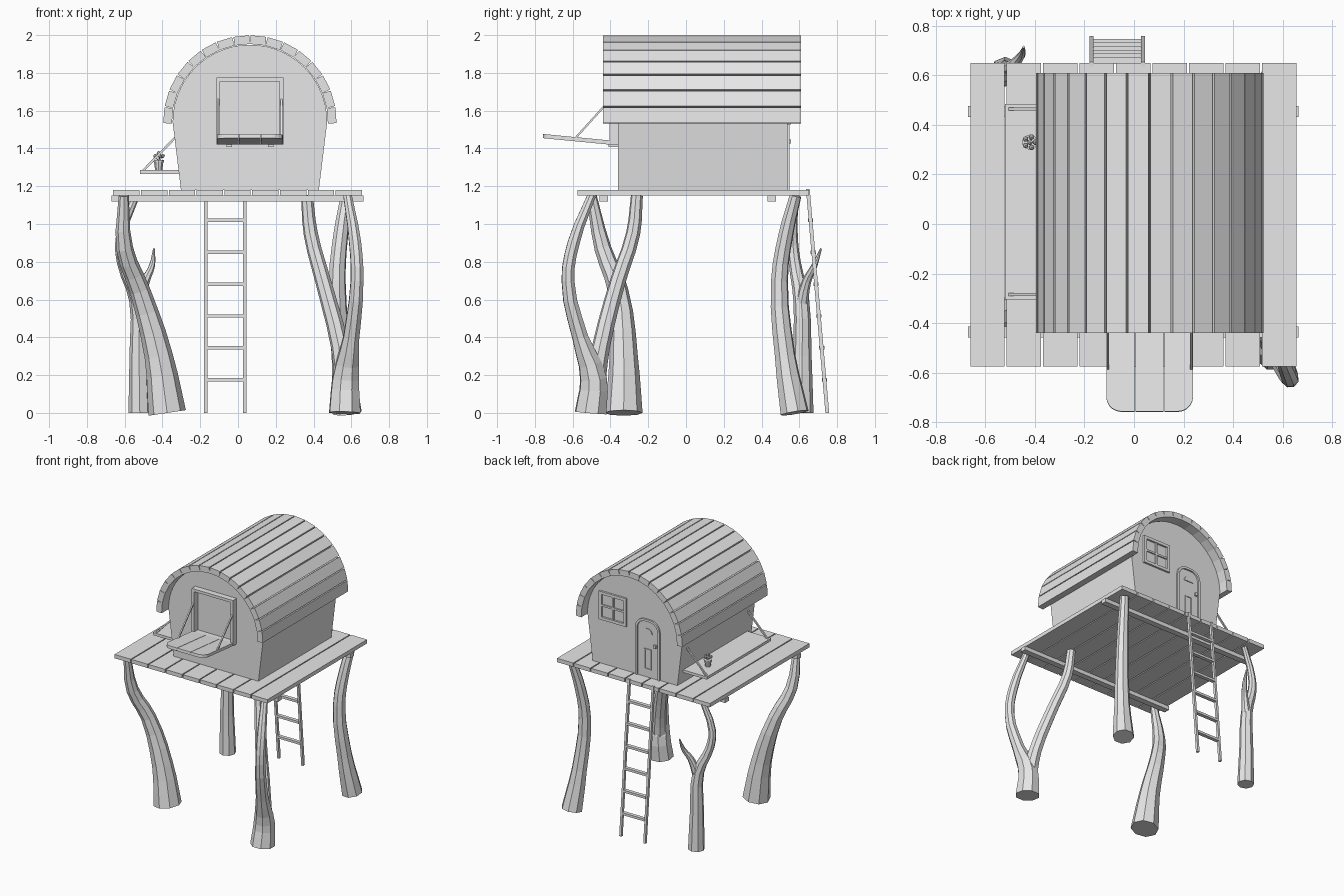
import bpy, bmesh, math
from mathutils import Vector, Matrix

cube = bpy.data.objects.get("Cube")
if cube:
    bpy.data.objects.remove(cube, do_unlink=True)

GREY = (0.8, 0.8, 0.8, 1)
wood = bpy.data.materials.new("pale_grey")
wood.use_nodes = True
wood.diffuse_color = GREY
wood.node_tree.nodes["Principled BSDF"].inputs["Base Color"].default_value = GREY

CX, ARCH_Z = 0.063, 1.54        # axis of the barrel roof
FRONT, BACK = -0.36, 0.537      # end walls


def finish(name, bm):
    bmesh.ops.recalc_face_normals(bm, faces=bm.faces)
    mesh = bpy.data.meshes.new(name)
    bm.to_mesh(mesh)
    bm.free()
    mesh.materials.append(wood)
    ob = bpy.data.objects.new(name, mesh)
    bpy.context.collection.objects.link(ob)
    return ob


def block(name, centre, size, turn=Matrix()):
    bm = bmesh.new()
    place = Matrix.Translation(centre) @ turn @ Matrix.Diagonal((*size, 1))
    bmesh.ops.create_cube(bm, size=1, matrix=place)
    return finish(name, bm)


def box(name, x0, x1, y0, y1, z0, z1):
    return block(name, ((x0 + x1) / 2, (y0 + y1) / 2, (z0 + z1) / 2), (x1 - x0, y1 - y0, z1 - z0))


def bar(name, a, b, width, depth):
    a, b = Vector(a), Vector(b)
    turn = (b - a).to_track_quat('Z', 'Y').to_matrix().to_4x4()
    return block(name, (a + b) / 2, (width, depth, (b - a).length), turn)


def prism(name, outline, shift):
    bm = bmesh.new()
    face = bm.faces.new([bm.verts.new(p) for p in outline])
    new = bmesh.ops.extrude_face_region(bm, geom=[face])["geom"]
    bmesh.ops.translate(bm, vec=shift, verts=[v for v in new if isinstance(v, bmesh.types.BMVert)])
    return finish(name, bm)


def arc(cx, cz, r, start, end, n):
    steps = [math.radians(start + (end - start) * i / n) for i in range(n + 1)]
    return [(cx + r * math.cos(a), cz + r * math.sin(a)) for a in steps]


def frame(name, x0, x1, z0, z1, w, y0, y1):
    box(name + "_left", x0, x0 + w, y0, y1, z0, z1)
    box(name + "_right", x1 - w, x1, y0, y1, z0, z1)
    box(name + "_bottom", x0 + w, x1 - w, y0, y1, z0, z0 + w)
    box(name + "_top", x0 + w, x1 - w, y0, y1, z1 - w, z1)


def branch(name, points):
    # points are x, y, z, radius
    curve = bpy.data.curves.new(name, 'CURVE')
    curve.dimensions = '3D'
    curve.bevel_depth = 1
    curve.bevel_resolution = 2
    curve.resolution_u = 3
    curve.use_fill_caps = True
    spline = curve.splines.new('BEZIER')
    spline.bezier_points.add(len(points) - 1)
    spline.use_smooth = False
    for bp, (x, y, z, r) in zip(spline.bezier_points, points):
        bp.co = (x, y, z)
        bp.radius = r
        bp.handle_left_type = bp.handle_right_type = 'AUTO'
    curve.materials.append(wood)
    ob = bpy.data.objects.new(name, curve)
    bpy.context.collection.objects.link(ob)
    bpy.ops.object.select_all(action='DESELECT')
    ob.select_set(True)
    bpy.context.view_layer.objects.active = ob
    bpy.ops.object.convert(target='MESH')


# Platform: planks on two cross beams
pitch = 1.325 / 9
for i in range(9):
    x = -0.665 + i * pitch
    box(f"deck_plank_{i}", x + 0.004, x + pitch - 0.004, -0.575, 0.65, 1.15, 1.18)
for side, y in (("front", -0.436), ("back", 0.454)):
    box(f"{side}_beam", -0.67, 0.665, y - 0.023, y + 0.023, 1.12, 1.15)

# Cabin body: tapered walls under an arch
profile = [(CX - 0.365, 1.18), (CX + 0.365, 1.18)] + arc(CX, ARCH_Z, 0.409, 0, 180, 28)
prism("cabin_body", [(x, FRONT, z) for x, z in profile], (0, BACK - FRONT, 0))

# Barrel roof of straight planks
step = math.radians(11.4)
for i in range(16):
    a = (i - 7.5) * step
    centre = (CX + 0.434 * math.sin(a), 0.085, ARCH_Z + 0.434 * math.cos(a))
    block(f"roof_plank_{i}", centre, (0.083, 1.05, 0.046), Matrix.Rotation(a, 4, 'Y'))

# Front hatch: frame, tilted counter, stays and hinge blocks
frame("hatch_frame", -0.115, 0.24, 1.42, 1.775, 0.021, -0.405, FRONT)
tilt = Matrix.Translation((CX, -0.4, 1.42)) @ Matrix.Rotation(math.radians(-5.5), 4, 'X')
half, reach, r = 0.175, 0.36, 0.06
corner = arc(half - r, -reach + r, r, -90, 0, 5)
outer = [(0.06, 0), (0.06, -reach)] + corner + [(half, 0)]
middle = [(-0.057, 0), (-0.057, -reach), (0.057, -reach), (0.057, 0)]
for name, shape in (("left", outer), ("right", [(-x, y) for x, y in outer]), ("middle", middle)):
    plank = prism(f"counter_{name}_plank", [(x, y, 0) for x, y in shape], (0, 0, 0.022))
    plank.matrix_world = tilt
for side in (-1, 1):
    x = CX + side * 0.168
    bar("counter_stay", (x, -0.59, 1.45), (x, -0.4, 1.66), 0.01, 0.01)
    x = CX + side * 0.11
    box("counter_hinge", x - 0.015, x + 0.015, -0.41, FRONT, 1.408, 1.425)

# Side shelf with stays
box("side_shelf", -0.52, -0.31, -0.305, 0.485, 1.265, 1.286)
for y in (-0.285, 0.465):
    bar("shelf_stay", (-0.505, y, 1.28), (-0.325, y, 1.465), 0.012, 0.012)

# Flower pot
POT = Vector((-0.42, 0.33, 0))
bm = bmesh.new()
for z, low, high, tall in ((1.309, 0.02, 0.027, 0.046), (1.333, 0.031, 0.031, 0.01)):
    bmesh.ops.create_cone(bm, cap_ends=True, segments=10, radius1=low, radius2=high, depth=tall,
                          matrix=Matrix.Translation(POT + Vector((0, 0, z))))
finish("flower_pot", bm)
for i in range(6):
    a = i * math.tau / 5
    spread = 0.022 if i < 5 else 0
    tip = POT + Vector((spread * math.cos(a), spread * math.sin(a), 1.36 if i < 5 else 1.375))
    bar("flower_stem", POT + Vector((0, 0, 1.33)), tip, 0.004, 0.004)
    bm = bmesh.new()
    bmesh.ops.create_icosphere(bm, subdivisions=1, radius=0.012, matrix=Matrix.Translation(tip))
    finish("flower_head", bm)

# Back door: arched surround, small light, letter panel and knob
DX = -0.05


def arched(w, top, r):
    return [(DX + w, 1.18)] + arc(DX + w - r, top - r, r, 0, 90, 5) + \
        arc(DX - w + r, top - r, r, 90, 180, 5) + [(DX - w, 1.18)]


rim = arched(0.105, 1.63, 0.08) + arched(0.088, 1.613, 0.065)[::-1]
prism("door_surround", [(x, BACK - 0.01, z) for x, z in rim], (0, 0.022, 0))
panel = arched(0.084, 1.609, 0.062)
prism("door_panel", [(x, BACK - 0.01, z) for x, z in panel], (0, 0.014, 0))
light = arc(DX, 1.52, 0.04, 0, 180, 8)
prism("door_light", [(x, BACK, z) for x, z in light], (0, 0.01, 0))
frame("door_lower_panel", DX - 0.03, DX + 0.03, 1.24, 1.4, 0.008, BACK, BACK + 0.01)
box("door_knob", DX - 0.078, DX - 0.056, BACK, BACK + 0.018, 1.425, 1.448)

# Back window with glazing bars
frame("back_window", 0.13, 0.365, 1.525, 1.745, 0.022, BACK - 0.01, BACK + 0.015)
box("window_upright", 0.24, 0.255, BACK - 0.01, BACK + 0.01, 1.54, 1.73)
box("window_crossbar", 0.15, 0.345, BACK - 0.01, BACK + 0.01, 1.628, 1.642)

# Ladder
for x in (-0.171, 0.036):
    bar("ladder_rail", (x, 0.748, 0), (x, 0.645, 1.185), 0.017, 0.02)
for i in range(7):
    z = 0.175 + i * 0.169
    if z < 1.15:
        y = 0.748 - 0.087 * z
        box(f"ladder_rung_{i}", -0.165, 0.03, y - 0.014, y + 0.014, z - 0.009, z + 0.009)

# Crooked trunks holding up the platform
branch("front_left_trunk", [(0.565, -0.505, 0, 0.088), (0.57, -0.49, 0.18, 0.075),
                            (0.6, -0.56, 0.4, 0.045), (0.63, -0.625, 0.7, 0.036),
                            (0.62, -0.595, 0.9, 0.034), (0.58, -0.5, 1.15, 0.024)])
branch("front_left_limb", [(0.57, -0.49, 0.12, 0.06), (0.54, -0.45, 0.35, 0.048),
                           (0.45, -0.36, 0.7, 0.042), (0.385, -0.28, 0.95, 0.038),
                           (0.365, -0.26, 1.15, 0.032)])
branch("front_right_trunk", [(-0.375, -0.33, 0, 0.1), (-0.42, -0.33, 0.3, 0.075),
                             (-0.52, -0.36, 0.65, 0.054), (-0.6, -0.44, 0.87, 0.045),
                             (-0.605, -0.5, 1.15, 0.027)])
branch("back_left_trunk", [(0.58, 0.575, 0, 0.077), (0.55, 0.525, 0.3, 0.056),
                           (0.525, 0.495, 0.7, 0.046), (0.545, 0.53, 0.95, 0.04),
                           (0.575, 0.58, 1.15, 0.032)])
branch("back_right_trunk", [(-0.52, 0.615, 0, 0.06), (-0.525, 0.615, 0.3, 0.05),
                            (-0.535, 0.61, 0.6, 0.042), (-0.61, 0.575, 0.8, 0.032),
                            (-0.62, 0.565, 0.93, 0.027), (-0.54, 0.575, 1.15, 0.02)])
branch("back_right_twig", [(-0.53, 0.61, 0.56, 0.036), (-0.49, 0.64, 0.7, 0.024),
                           (-0.455, 0.68, 0.78, 0.016), (-0.445, 0.715, 0.87, 0.005)])
